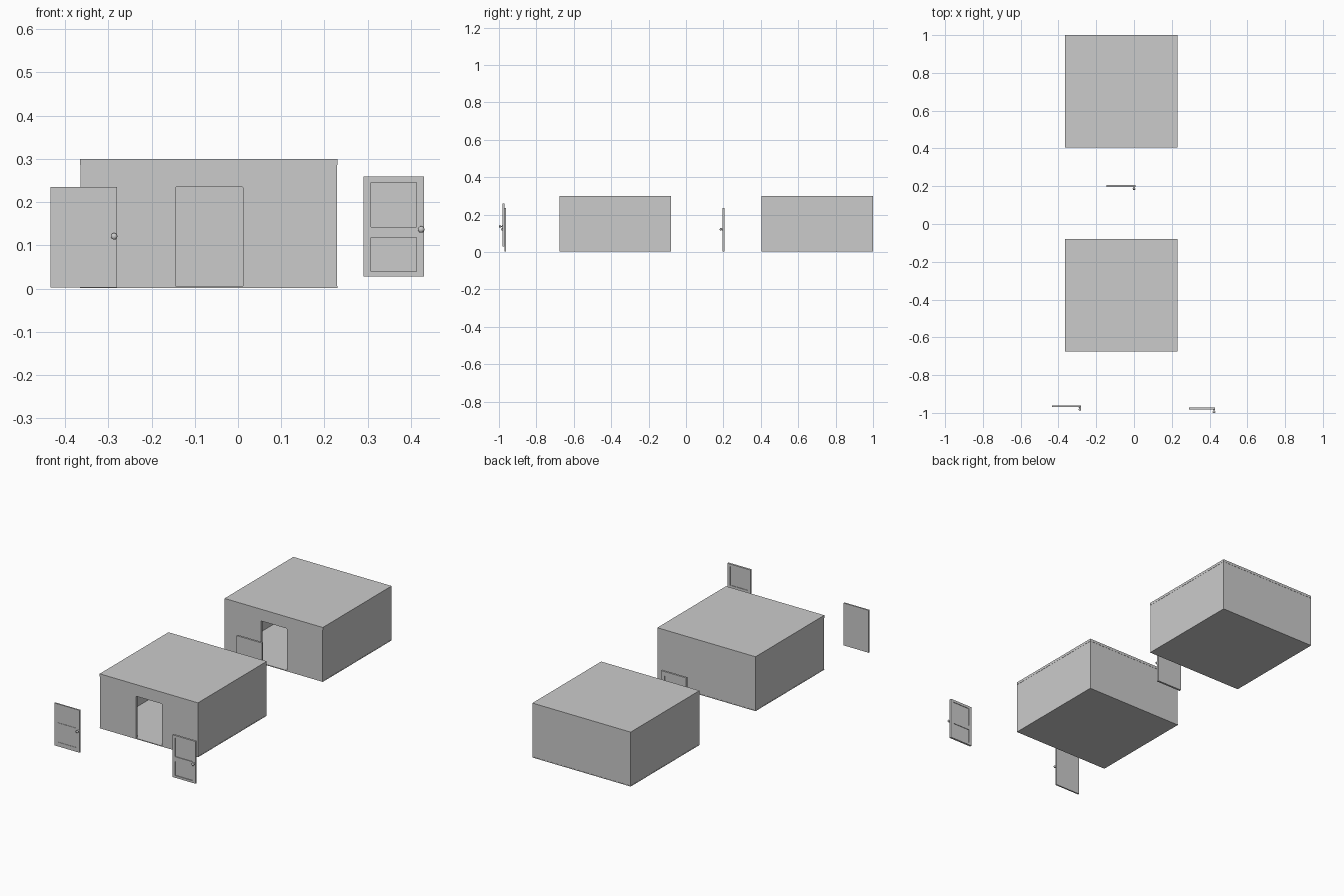
import bpy, bmesh, math
from mathutils import Matrix, Vector

if "Cube" in bpy.data.objects:
    bpy.data.objects.remove(bpy.data.objects["Cube"])

WALL = 0.012
X0, X1 = -0.365, 0.23
ROOF_Z = 0.286


def finish(bm, name):
    bmesh.ops.recalc_face_normals(bm, faces=bm.faces)
    me = bpy.data.meshes.new(name)
    bm.to_mesh(me)
    bm.free()
    ob = bpy.data.objects.new(name, me)
    bpy.context.collection.objects.link(ob)
    return ob


def box(name, lo, hi):
    bm = bmesh.new()
    lo, hi = Vector(lo), Vector(hi)
    size = hi - lo
    bmesh.ops.create_cube(bm, size=1, matrix=Matrix.Translation((lo + hi) / 2)
                          @ Matrix.Diagonal((*size, 1)))
    return finish(bm, name)


def prism(name, outline, y0, y1):
    bm = bmesh.new()
    face = bm.faces.new([bm.verts.new((x, y0, z)) for x, z in outline])
    ext = bmesh.ops.extrude_face_region(bm, geom=[face])
    moved = [g for g in ext["geom"] if isinstance(g, bmesh.types.BMVert)]
    bmesh.ops.translate(bm, verts=moved, vec=(0, y1 - y0, 0))
    return finish(bm, name)


def room(name, y0):
    y1 = y0 + 0.595
    bottom, floor = 0.002, 0.006
    box(name + "_floor", (X0, y0, bottom), (X1, y1, floor))
    box(name + "_roof", (X0, y0, ROOF_Z), (X1, y1, 0.3))
    e = 0.001
    box(name + "_left_wall", (X0 + e, y0 + WALL, floor), (X0 + WALL, y1 - e, ROOF_Z))
    box(name + "_right_wall", (X1 - WALL, y0 + WALL, floor), (X1 - e, y1 - e, ROOF_Z))
    box(name + "_back_wall", (X0 + WALL, y1 - WALL, floor), (X1 - WALL, y1 - e, ROOF_Z))
    # front wall with a doorway whose top corners are rounded
    a, b, top, r = -0.145, 0.012, 0.236, 0.005
    arc = [i * math.pi / 6 for i in range(4)]
    outline = [(X0 + e, floor), (X0 + e, ROOF_Z), (X1 - e, ROOF_Z), (X1 - e, floor), (b, floor)]
    outline += [(b - r + r * math.cos(t), top - r + r * math.sin(t)) for t in arc]
    outline += [(a + r - r * math.sin(t), top - r + r * math.cos(t)) for t in arc]
    outline += [(a, floor)]
    prism(name + "_front_wall", outline, y0, y0 + WALL)


def knob(name, x, y, z, reach, r=0.0075):
    # lathe: rose, neck and rounded grip, pointing to -y
    prof = [(0, 0), (r * 0.8, 0), (r * 0.8, 0.002), (r * 0.4, 0.003), (r * 0.4, reach - 1.5 * r)]
    for i in range(1, 8):
        t = math.pi * (0.12 + 0.88 * i / 7)
        prof.append((r * math.sin(t), reach - 0.75 * r - 0.75 * r * math.cos(t)))
    bm = bmesh.new()
    vs = [bm.verts.new((x + p, y - d, z)) for p, d in prof]
    es = [bm.edges.new(pair) for pair in zip(vs, vs[1:])]
    bmesh.ops.spin(bm, geom=vs + es, cent=(x, y, z), axis=(0, 1, 0),
                   angle=2 * math.pi, steps=20)
    bmesh.ops.remove_doubles(bm, verts=bm.verts, dist=1e-5)
    ob = finish(bm, name)
    for p in ob.data.polygons:
        p.use_smooth = True


def door(name, xs, zs, y0, y1, slope, depth, back_depth, knob_z, reach):
    # slab split into stiles and rails; every odd cell is a sunken panel
    bm = bmesh.new()
    grids = [[[bm.verts.new((x, y, z)) for z in zs] for x in xs] for y in (y0, y1)]
    for g, d in zip(grids, (depth, back_depth)):
        sign = 1 if g is grids[0] else -1
        panels = []
        for i in range(len(xs) - 1):
            for j in range(len(zs) - 1):
                f = bm.faces.new((g[i][j], g[i + 1][j], g[i + 1][j + 1], g[i][j + 1]))
                if i % 2 and j % 2:
                    panels.append(f)
        if d:
            bmesh.ops.inset_individual(bm, faces=panels, thickness=slope)
            for f in panels:
                bmesh.ops.translate(bm, verts=f.verts, vec=(0, sign * d, 0))
    # rim joining front and back
    f, b = grids
    for i in (0, -1):
        for j in range(len(zs) - 1):
            bm.faces.new((f[i][j], f[i][j + 1], b[i][j + 1], b[i][j]))
    for j in (0, -1):
        for i in range(len(xs) - 1):
            bm.faces.new((f[i][j], f[i + 1][j], b[i + 1][j], b[i][j]))
    finish(bm, name)
    knob(name + "_knob", xs[-1] - 0.0065, y0, knob_z, reach)


room("rear_room", 0.405)
room("near_room", -0.675)

# two-panel door, one-panel door and bevelled two-panel door
door("left_door", (-0.433, -0.415, -0.298, -0.28), (0.003, 0.026, 0.112, 0.132, 0.212, 0.235),
     -0.970, -0.962, 0.002, 0.002, 0, 0.121, 0.018)
door("middle_door", (-0.145, -0.123, -0.015, 0.007), (0.003, 0.026, 0.212, 0.235),
     0.196, 0.207, 0.001, 0.003, 0.003, 0.121, 0.016)
door("right_door", (0.29, 0.307, 0.413, 0.43), (0.028, 0.04, 0.118, 0.143, 0.245, 0.259),
     -0.982, -0.971, 0.010, 0.004, 0.003, 0.137, 0.018)
